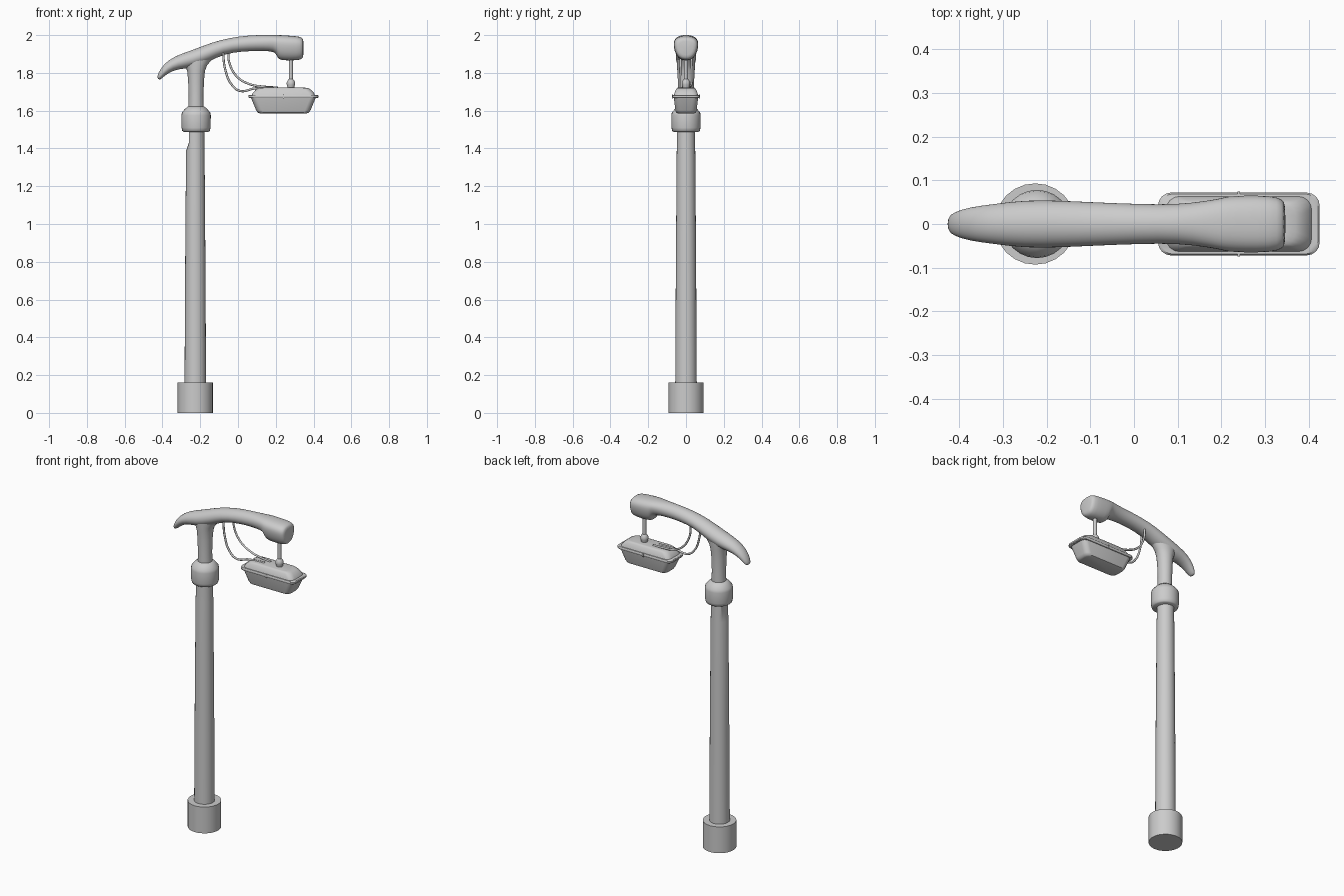
import bpy, bmesh, math
from mathutils import Vector

if "Cube" in bpy.data.objects:
    bpy.data.objects.remove(bpy.data.objects["Cube"])

POLE_X = -0.226
LAMP_X = 0.24


def loft(name, rings, angle=35, subsurf=0):
    """Skin a list of equal-length point rings and cap both ends."""
    bm = bmesh.new()
    vs = [[bm.verts.new(p) for p in ring] for ring in rings]
    n = len(vs[0])
    for a, b in zip(vs, vs[1:]):
        for i in range(n):
            j = (i + 1) % n
            bm.faces.new((a[i], a[j], b[j], b[i]))
    bm.faces.new(vs[0][::-1])
    bm.faces.new(vs[-1])
    bmesh.ops.recalc_face_normals(bm, faces=bm.faces)
    me = bpy.data.meshes.new(name)
    bm.to_mesh(me)
    bm.free()
    ob = bpy.data.objects.new(name, me)
    bpy.context.collection.objects.link(ob)
    if subsurf:
        mod = ob.modifiers.new("smooth", 'SUBSURF')
        mod.levels = mod.render_levels = subsurf
    bpy.ops.object.select_all(action='DESELECT')
    ob.select_set(True)
    bpy.context.view_layer.objects.active = ob
    if subsurf:
        bpy.ops.object.shade_smooth()
    else:
        bpy.ops.object.shade_smooth_by_angle(angle=math.radians(angle))
    return ob


def circle(x, z, rx, ry=None, n=24, min_x=-9):
    ry = ry or rx
    return [(max(min_x, x + rx * math.cos(2 * math.pi * i / n)),
             ry * math.sin(2 * math.pi * i / n), z) for i in range(n)]


def lathe(name, x, profile, **kw):
    return loft(name, [circle(x, z, r) for z, r in profile], **kw)


def rounded_rect(x, z, hx, hy, r, seg=5):
    pts = []
    for k, (sx, sy) in enumerate(((1, 1), (-1, 1), (-1, -1), (1, -1))):
        for i in range(seg):
            a = math.pi / 2 * (k + i / (seg - 1))
            pts.append((x + sx * (hx - r) + r * math.cos(a),
                        sy * (hy - r) + r * math.sin(a), z))
    return pts


def arm_section(tx, tz, bx, bz, w, power=2.0, taper=0.0, n=20):
    """Superellipse between a top and a bottom point of the arm outline."""
    top, bot = Vector((tx, 0, tz)), Vector((bx, 0, bz))
    c, up = (top + bot) / 2, (top - bot) / 2
    pts = []
    for i in range(n):
        a = 2 * math.pi * i / n
        s, k = math.sin(a), math.cos(a)
        u = math.copysign(abs(s) ** (2 / power), s)
        v = math.copysign(abs(k) ** (2 / power), k)
        pts.append(c + up * u + Vector((0, w * v * (1 + taper * u), 0)))
    return pts


def cable(name, points, radius):
    cu = bpy.data.curves.new(name, 'CURVE')
    cu.dimensions = '3D'
    cu.bevel_depth = radius
    cu.bevel_resolution = 2
    cu.use_fill_caps = True
    sp = cu.splines.new('BEZIER')
    sp.bezier_points.add(len(points) - 1)
    for bp, p in zip(sp.bezier_points, points):
        bp.co = p
        bp.handle_left_type = bp.handle_right_type = 'AUTO'
    ob = bpy.data.objects.new(name, cu)
    bpy.context.collection.objects.link(ob)


# Pole: base, shaft with a flat cut near the top, collar
lathe("base", POLE_X, [(0, 0.093), (0.16, 0.093)])
loft("shaft", [circle(POLE_X, 0.15, 0.057), circle(POLE_X, 0.8, 0.0535),
               circle(POLE_X, 1.385, 0.049),
               circle(POLE_X, 1.43, 0.048, min_x=-0.26),
               circle(POLE_X, 1.51, 0.048, min_x=-0.26)])
lathe("collar", -0.222, [(1.488, 0.066), (1.493, 0.073), (1.51, 0.077), (1.575, 0.078),
                         (1.59, 0.075), (1.608, 0.06), (1.622, 0.044)], angle=45)

# Neck flaring into the arm
loft("neck", [circle(-0.222, z, rx, ry) for z, rx, ry in
              ((1.60, 0.041, 0.041), (1.68, 0.039, 0.041), (1.76, 0.042, 0.043),
               (1.81, 0.047, 0.046), (1.84, 0.058, 0.048), (1.872, 0.085, 0.048))])

# Curved arm with a downward tail and a blunt head
loft("arm", [arm_section(*s) for s in (
    (-0.429, 1.772, -0.416, 1.76, 0.018),
    (-0.424, 1.797, -0.393, 1.78, 0.028),
    (-0.395, 1.847, -0.358, 1.806, 0.039),
    (-0.335, 1.890, -0.310, 1.821, 0.046),
    (-0.253, 1.917, -0.240, 1.825, 0.056),
    (-0.174, 1.948, -0.150, 1.860, 0.054),
    (-0.095, 1.975, -0.075, 1.900, 0.050),
    (0.010, 1.995, 0.020, 1.913, 0.046),
    (0.100, 2.001, 0.100, 1.916, 0.045),
    (0.170, 2.001, 0.172, 1.915, 0.054, 2.2, 0.1),
    (0.200, 2.001, 0.202, 1.906, 0.059, 2.3, 0.15),
    (0.215, 2.001, 0.210, 1.873, 0.062, 2.4, 0.2),
    (0.250, 1.999, 0.235, 1.865, 0.064, 2.5, 0.2),
    (0.315, 1.995, 0.315, 1.865, 0.064, 2.5, 0.2),
    (0.340, 1.988, 0.340, 1.873, 0.056, 2.5, 0.2),
    (0.347, 1.975, 0.347, 1.888, 0.044, 2.5, 0.2))], subsurf=1)

# Hanging rod with its joint
lathe("hanger_rod", 0.28, [(1.73, 0.011), (1.88, 0.011)])
lathe("hanger_joint", 0.28, [(1.715, 0.017), (1.728, 0.019), (1.738, 0.022), (1.75, 0.022),
                             (1.76, 0.017), (1.768, 0.011)], angle=50)

# Lantern: tapered bowl, rim and roof
for name, layers in {
    "lantern_bowl": ((1.586, 0.125, 0.044), (1.59, 0.136, 0.052), (1.602, 0.144, 0.056),
                     (1.672, 0.173, 0.065)),
    "lantern_rim": ((1.667, 0.181, 0.069), (1.671, 0.185, 0.072), (1.68, 0.185, 0.072),
                    (1.684, 0.181, 0.069)),
    "lantern_roof": ((1.68, 0.168, 0.064), (1.694, 0.162, 0.061), (1.712, 0.145, 0.053),
                     (1.72, 0.13, 0.048), (1.722, 0.11, 0.042)),
}.items():
    loft(name, [rounded_rect(LAMP_X, z, hx, hy, 0.03) for z, hx, hy in layers], angle=40)

# Side clips on the rim
for side in (-1, 1):
    bpy.ops.mesh.primitive_cube_add(size=1, location=(LAMP_X, side * 0.071, 1.675))
    clip = bpy.context.object
    clip.name = "rim_clip"
    clip.scale = (0.006, 0.006, 0.022)

# Two slack cables from the arm to the lantern
cable("cable_long", [(-0.08, -0.028, 1.915), (-0.068, -0.03, 1.82), (-0.035, -0.032, 1.74),
                     (0.01, -0.03, 1.705), (0.09, -0.022, 1.718), (0.19, -0.015, 1.722)], 0.006)
cable("cable_short", [(-0.052, 0.028, 1.92), (-0.045, 0.03, 1.85), (0.0, 0.032, 1.775),
                      (0.07, 0.028, 1.738), (0.14, 0.02, 1.727), (0.21, 0.015, 1.722)], 0.006)
